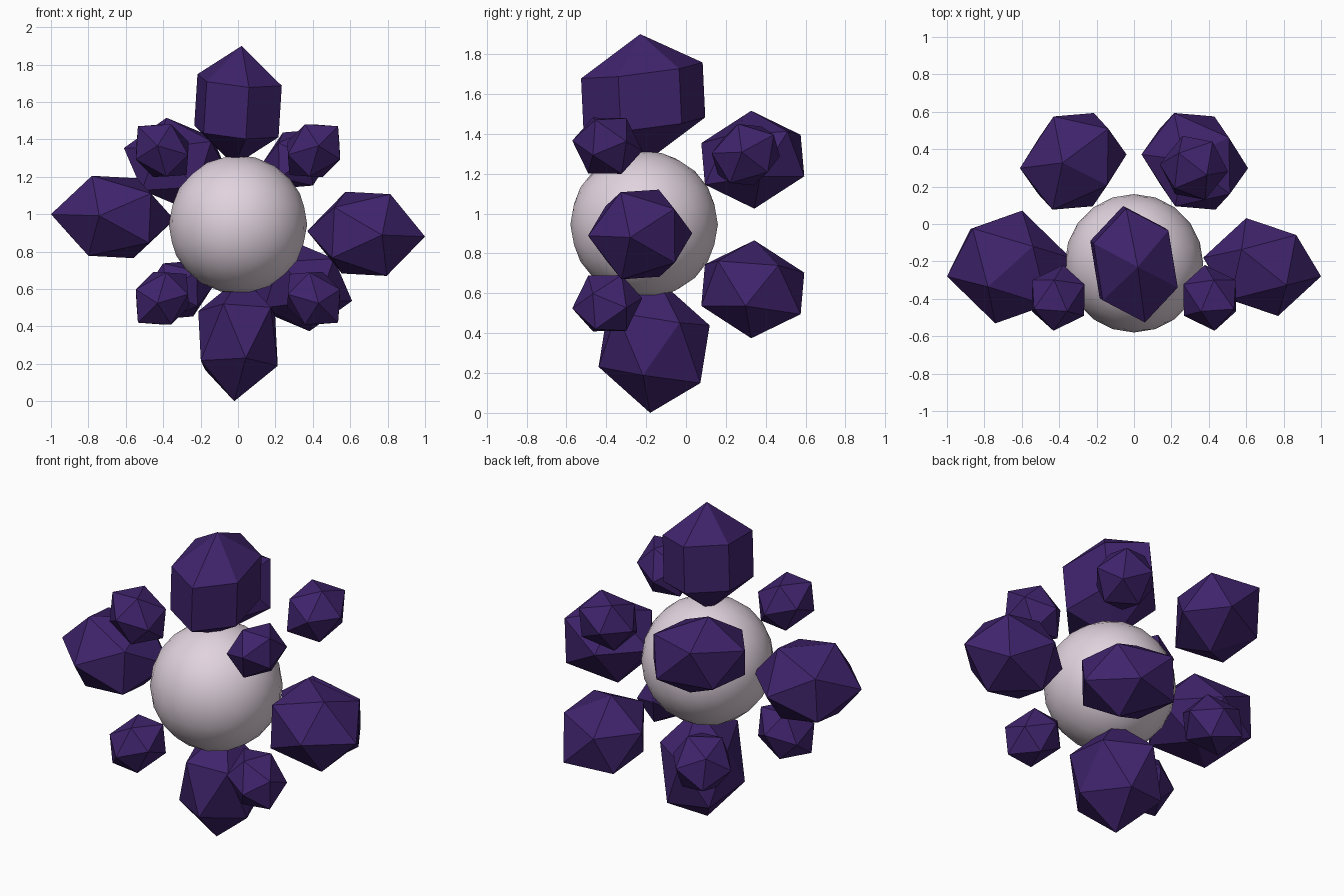
import bpy, bmesh, math
from mathutils import Vector

cube = bpy.data.objects.get("Cube")
if cube:
    bpy.data.objects.remove(cube, do_unlink=True)


def make_material(name, color, roughness):
    mat = bpy.data.materials.new(name)
    mat.use_nodes = True
    mat.diffuse_color = (*color, 1)
    shader = mat.node_tree.nodes["Principled BSDF"]
    shader.inputs["Base Color"].default_value = (*color, 1)
    shader.inputs["Roughness"].default_value = roughness
    return mat


purple = make_material("deep purple", (0.05, 0.017, 0.15), 0.6)
pale = make_material("pale lilac", (0.75, 0.65, 0.73), 0.6)

CENTER = Vector((0, -0.21, 0.945))
RADIUS = 0.37
SHOULDER = 0.43  # ring height as a share of the crystal's half length


def crystal(name, middle, tip, side, narrow, sides=5):
    """Gem pointed at both ends and symmetric through its middle.
    side reaches from the axis to one corner of the ring; narrow is the radius across it."""
    middle, tip, side = Vector(middle), Vector(tip), Vector(side)
    axis = tip - middle
    across = axis.cross(side).normalized() * narrow

    points = [tip, middle - axis]
    for k in range(sides):
        angle = math.tau * k / sides
        offset = axis * SHOULDER + side * math.cos(angle) + across * math.sin(angle)
        points += [middle + offset, middle - offset]

    bm = bmesh.new()
    for p in points:
        bm.verts.new(p)
    bmesh.ops.convex_hull(bm, input=bm.verts)
    bmesh.ops.dissolve_limit(bm, angle_limit=math.radians(1), verts=bm.verts, edges=bm.edges)
    bmesh.ops.recalc_face_normals(bm, faces=bm.faces)
    mesh = bpy.data.meshes.new(name)
    bm.to_mesh(mesh)
    bm.free()
    mesh.materials.append(purple)
    bpy.context.collection.objects.link(bpy.data.objects.new(name, mesh))


# Smooth round core
bpy.ops.mesh.primitive_ico_sphere_add(subdivisions=3, radius=RADIUS, location=CENTER)
core = bpy.context.object
core.name = "core_sphere"
core.data.materials.append(pale)
bpy.ops.object.shade_smooth()

# Four large crystals around the rim
crystal("top_crystal", (0, -0.215, 1.58), (0.02, -0.23, 1.9), (0.05, -0.305, -0.04), 0.235, 6)
crystal("bottom_crystal", (0, -0.16, 0.335), (-0.02, -0.18, 0), (0.05, -0.27, 0.04), 0.22)
crystal("left_crystal", (0.685, -0.23, 0.895), (1, -0.28, 0.88), (-0.05, -0.24, 0), 0.23)
crystal("right_crystal", (-0.67, -0.23, 0.985), (-1, -0.28, 1.0), (0.07, -0.28, 0), 0.225)

# Rear crystals: large and small ones alternate across the corners
for s, word in ((1, "a"), (-1, "b")):
    crystal("rear_large_crystal_" + word,
            (0.325 * s, 0.335, CENTER.z - 0.325 * s),
            (0.43 * s, 0.575, CENTER.z - 0.45 * s),
            (0.24 * s, -0.14, -0.03 * s), 0.215)
    crystal("rear_small_crystal_" + word,
            (0.32 * s, 0.3, CENTER.z + 0.35 * s),
            (0.42 * s, 0.44, CENTER.z + 0.45 * s),
            (0.14 * s, -0.08, -0.03 * s), 0.15)

# Four small front crystals
for x, side_word in ((1, "left"), (-1, "right")):
    for z, level in ((1, "upper"), (-1, "lower")):
        crystal(f"front_{level}_{side_word}_crystal",
                (0.405 * x, -0.395, CENTER.z + 0.395 * z),
                (0.535 * x, -0.455, CENTER.z + 0.525 * z),
                (-0.03 * x, -0.15, -0.03 * z), 0.14)
